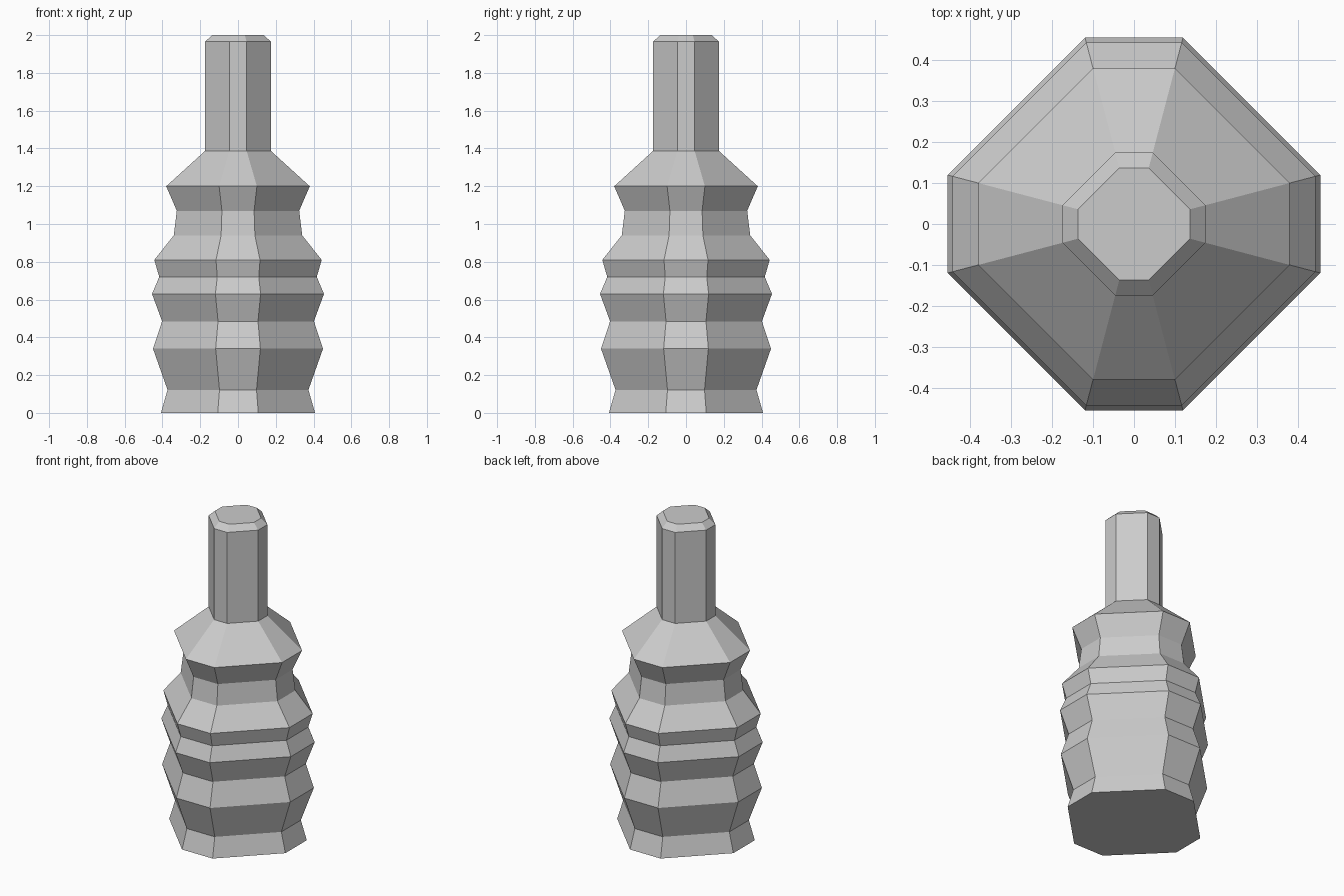
import bpy, bmesh

if "Cube" in bpy.data.objects:
    bpy.data.objects.remove(bpy.data.objects["Cube"])

CORNER = 0.263  # short-side half width relative to the half extent


def ring(a, z):
    b = a * CORNER
    return [(a, -b, z), (a, b, z), (b, a, z), (-b, a, z),
            (-a, b, z), (-a, -b, z), (-b, -a, z), (b, -a, z)]


def loft(name, profile, cap_bottom=False, cap_top=False):
    """Stack chamfered-square rings given as (z, half extent)."""
    bm = bmesh.new()
    rings = [[bm.verts.new(p) for p in ring(a, z)] for z, a in profile]
    for lo, hi in zip(rings, rings[1:]):
        for i in range(8):
            j = (i + 1) % 8
            bm.faces.new((lo[i], lo[j], hi[j], hi[i]))
    if cap_bottom:
        bm.faces.new(rings[0][::-1])
    if cap_top:
        bm.faces.new(rings[-1])
    mesh = bpy.data.meshes.new(name)
    bm.to_mesh(mesh)
    bm.free()
    obj = bpy.data.objects.new(name, mesh)
    bpy.context.collection.objects.link(obj)
    return obj


# Ribbed body with sloping shoulder
loft("ribbed_body", [
    (0, 0.408), (0.122, 0.373), (0.34, 0.45), (0.485, 0.402),
    (0.63, 0.455), (0.72, 0.417), (0.81, 0.443), (0.94, 0.34),
    (1.07, 0.324), (1.2, 0.38), (1.387, 0.174)], cap_bottom=True)

# Straight neck with chamfered top
loft("neck", [(1.387, 0.174), (1.965, 0.174), (2.0, 0.137)], cap_top=True)
